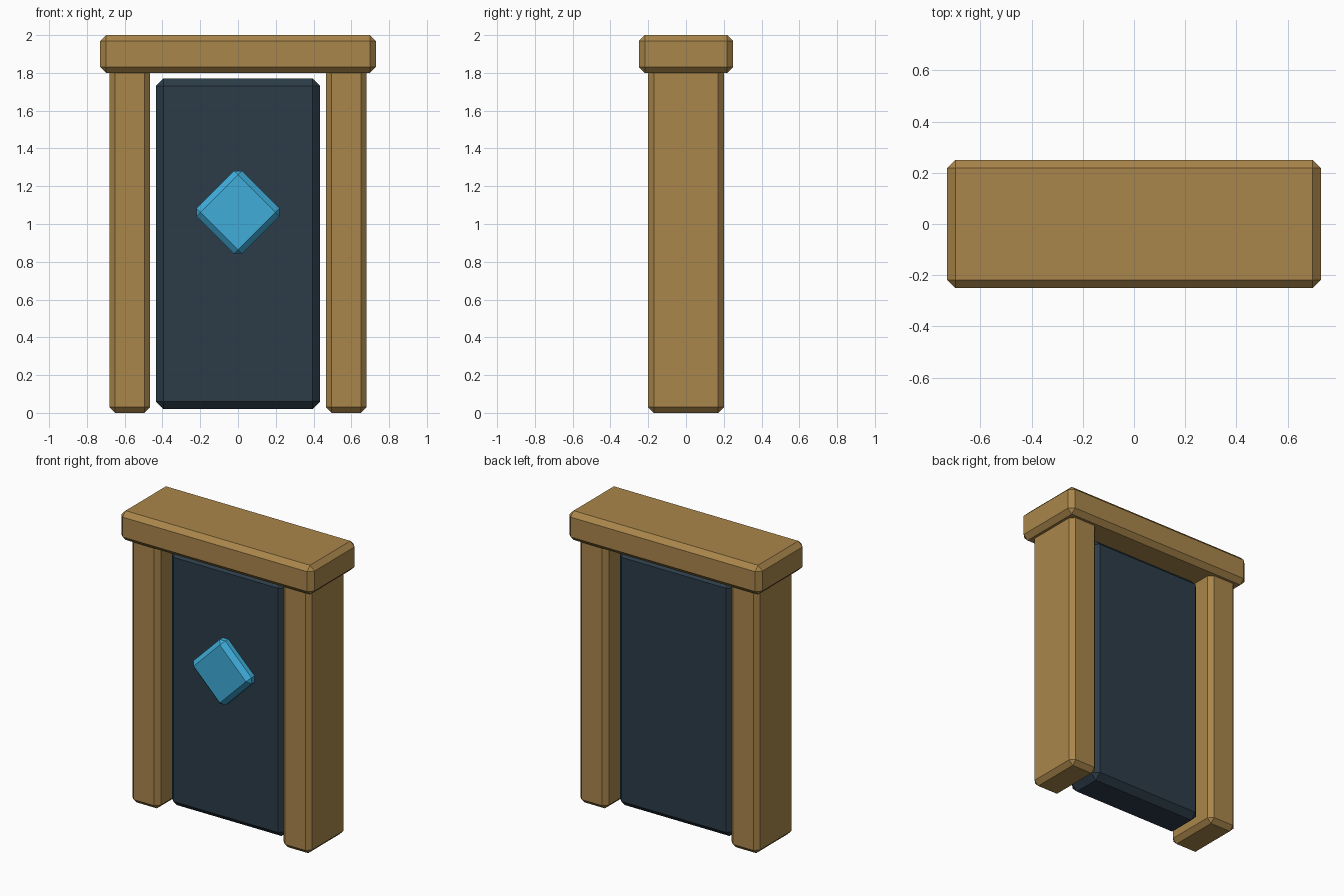
import bpy
import bmesh
from math import radians
from mathutils import Matrix

if "Cube" in bpy.data.objects:
    bpy.data.objects.remove(bpy.data.objects["Cube"])


def material(name, rgb):
    m = bpy.data.materials.new(name)
    m.diffuse_color = (*rgb, 1.0)
    m.use_nodes = True
    m.node_tree.nodes["Principled BSDF"].inputs["Base Color"].default_value = m.diffuse_color
    return m


def chamfered_box(name, size, center, chamfer, mat, spin=0.0):
    """Box with flat chamfered edges, optionally spun about the y axis."""
    bm = bmesh.new()
    bmesh.ops.create_cube(bm, size=1.0)
    bmesh.ops.scale(bm, vec=size, verts=bm.verts)
    bmesh.ops.bevel(bm, geom=bm.edges[:], offset=chamfer, segments=1,
                    profile=0.5, affect='EDGES')
    bmesh.ops.rotate(bm, verts=bm.verts, matrix=Matrix.Rotation(spin, 3, 'Y'))
    mesh = bpy.data.meshes.new(name)
    bm.to_mesh(mesh)
    bm.free()
    mesh.materials.append(mat)
    obj = bpy.data.objects.new(name, mesh)
    obj.location = center
    bpy.context.collection.objects.link(obj)
    return obj


wood = material("wood", (0.40, 0.24, 0.07))
slate = material("slate", (0.025, 0.045, 0.065))
blue = material("blue_gem", (0.05, 0.42, 0.70))

# Side posts, tops sunk into the lintel
for side, label in ((-1, "left"), (1, "right")):
    chamfered_box(f"{label}_post", (0.215, 0.40, 1.84),
                  (side * 0.5725, 0, 0.92), 0.03, wood)

# Lintel across the top
chamfered_box("lintel", (1.46, 0.50, 0.20), (0, 0, 1.90), 0.032, wood)

# Door slab, with a small gap all round
chamfered_box("door_panel", (0.87, 0.268, 1.75), (0, 0, 0.895), 0.04, slate)

# Diamond gem on the front of the door
chamfered_box("door_gem", (0.34, 0.11, 0.34), (0, -0.142, 1.062), 0.03, blue,
              spin=radians(45))
